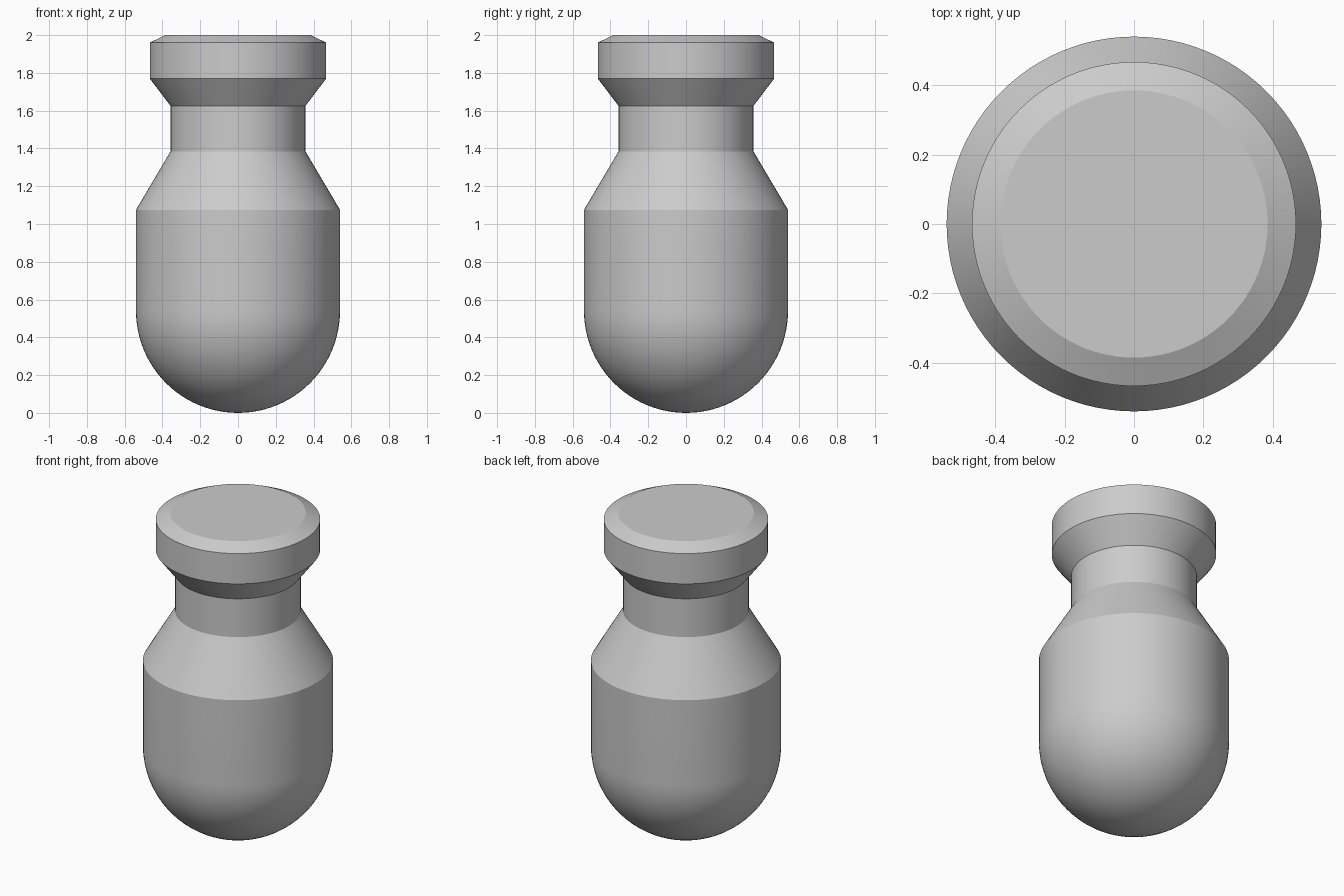
import bpy, bmesh
from math import sin, cos, pi, radians

SEGMENTS = 96

cube = bpy.data.objects.get("Cube")
if cube:
    bpy.data.objects.remove(cube, do_unlink=True)

# Single plain grey
grey = bpy.data.materials.new("plain_grey")
grey.use_nodes = True
colour = (0.6, 0.6, 0.6, 1)
grey.diffuse_color = colour
grey.node_tree.nodes["Principled BSDF"].inputs["Base Color"].default_value = colour


def lathe(name, profile):
    """Spin a (radius, height) profile around z into a smooth-shaded solid."""
    bm = bmesh.new()
    verts = [bm.verts.new((r, 0, z)) for r, z in profile]
    edges = [bm.edges.new(pair) for pair in zip(verts, verts[1:])]
    bmesh.ops.spin(bm, geom=verts + edges, cent=(0, 0, 0), axis=(0, 0, 1),
                   angle=2 * pi, steps=SEGMENTS)
    bmesh.ops.remove_doubles(bm, verts=bm.verts, dist=1e-4)
    bmesh.ops.recalc_face_normals(bm, faces=bm.faces)
    mesh = bpy.data.meshes.new(name)
    bm.to_mesh(mesh)
    bm.free()
    mesh.materials.append(grey)
    obj = bpy.data.objects.new(name, mesh)
    bpy.context.collection.objects.link(obj)
    bpy.ops.object.select_all(action='DESELECT')
    obj.select_set(True)
    bpy.context.view_layer.objects.active = obj
    bpy.ops.object.shade_smooth_by_angle(angle=radians(25))
    return obj


# Round-bottomed body: hemisphere, straight wall, sloped shoulder, neck
R = 0.54
STEPS = 24
bowl = [(R * sin(a), R - R * cos(a))
        for a in (i * pi / 2 / STEPS for i in range(STEPS + 1))]
shoulder_and_neck = [(R, 1.075), (0.357, 1.385), (0.357, 1.625)]

# Flared cap with a chamfered top
cap = [(0.467, 1.77), (0.467, 1.96), (0.385, 2.0), (0, 2.0)]

lathe("bottle_stopper", bowl + shoulder_and_neck + cap)
